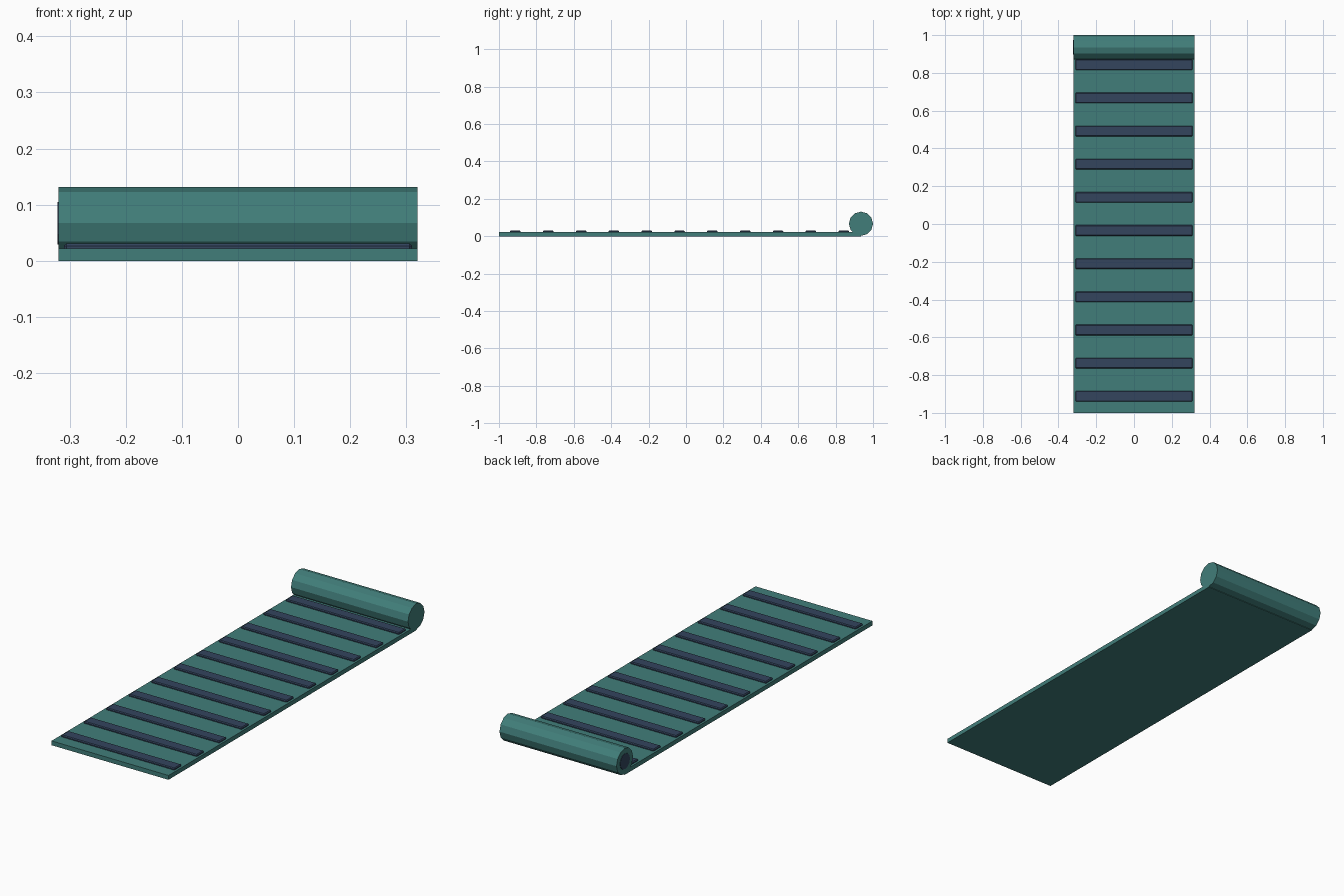
import bpy, bmesh
from math import pi
from mathutils import Matrix

cube = bpy.data.objects.get("Cube")
if cube:
    bpy.data.objects.remove(cube, do_unlink=True)


def make_material(name, rgb):
    mat = bpy.data.materials.new(name)
    mat.use_nodes = True
    mat.diffuse_color = (*rgb, 1)
    mat.node_tree.nodes["Principled BSDF"].inputs["Base Color"].default_value = (*rgb, 1)
    return mat


teal = make_material("teal fabric", (0.053, 0.208, 0.195))
navy = make_material("navy stripe", (0.033, 0.058, 0.110))


def add_object(name, bm, mat):
    mesh = bpy.data.meshes.new(name)
    bm.to_mesh(mesh)
    bm.free()
    mesh.materials.append(mat)
    obj = bpy.data.objects.new(name, mesh)
    bpy.context.collection.objects.link(obj)
    return obj


def box(name, low, high, mat):
    bm = bmesh.new()
    size = [b - a for a, b in zip(low, high)]
    mid = [(a + b) / 2 for a, b in zip(low, high)]
    bmesh.ops.create_cube(bm, size=1, matrix=Matrix.Translation(mid) @ Matrix.Diagonal((*size, 1)))
    return add_object(name, bm, mat)


def rod(name, radius, x0, x1, mat):
    """Twelve-sided rod along x, on the axis of the rolled end."""
    bm = bmesh.new()
    place = Matrix.Translation(((x0 + x1) / 2, ROLL_Y, ROLL_Z)) @ Matrix.Rotation(pi / 2, 4, "Y")
    bmesh.ops.create_cone(bm, cap_ends=True, segments=12, radius1=radius, radius2=radius,
                          depth=x1 - x0, matrix=place)
    return add_object(name, bm, mat)


HALF = 0.32
ROLL_Y, ROLL_Z, ROLL_R = 0.9355, 0.067, 0.0645

# Flat mat
box("mat", (-HALF, -1, 0), (HALF, ROLL_Y, 0.0215), teal)

# Raised cross stripes with softened edges
for i in range(11):
    y = -0.912 + 0.1755 * i
    stripe = box(f"stripe_{i + 1}", (-0.31, y - 0.028, 0.018), (0.31, y + 0.028, 0.0305), navy)
    bevel = stripe.modifiers.new("soft edges", "BEVEL")
    bevel.width = 0.004
    bevel.segments = 1

# Rolled end and the dark core visible at one side
rod("rolled_end", ROLL_R, -HALF, HALF, teal)
rod("roll_core", 0.038, -HALF - 0.002, -HALF + 0.004, navy)
